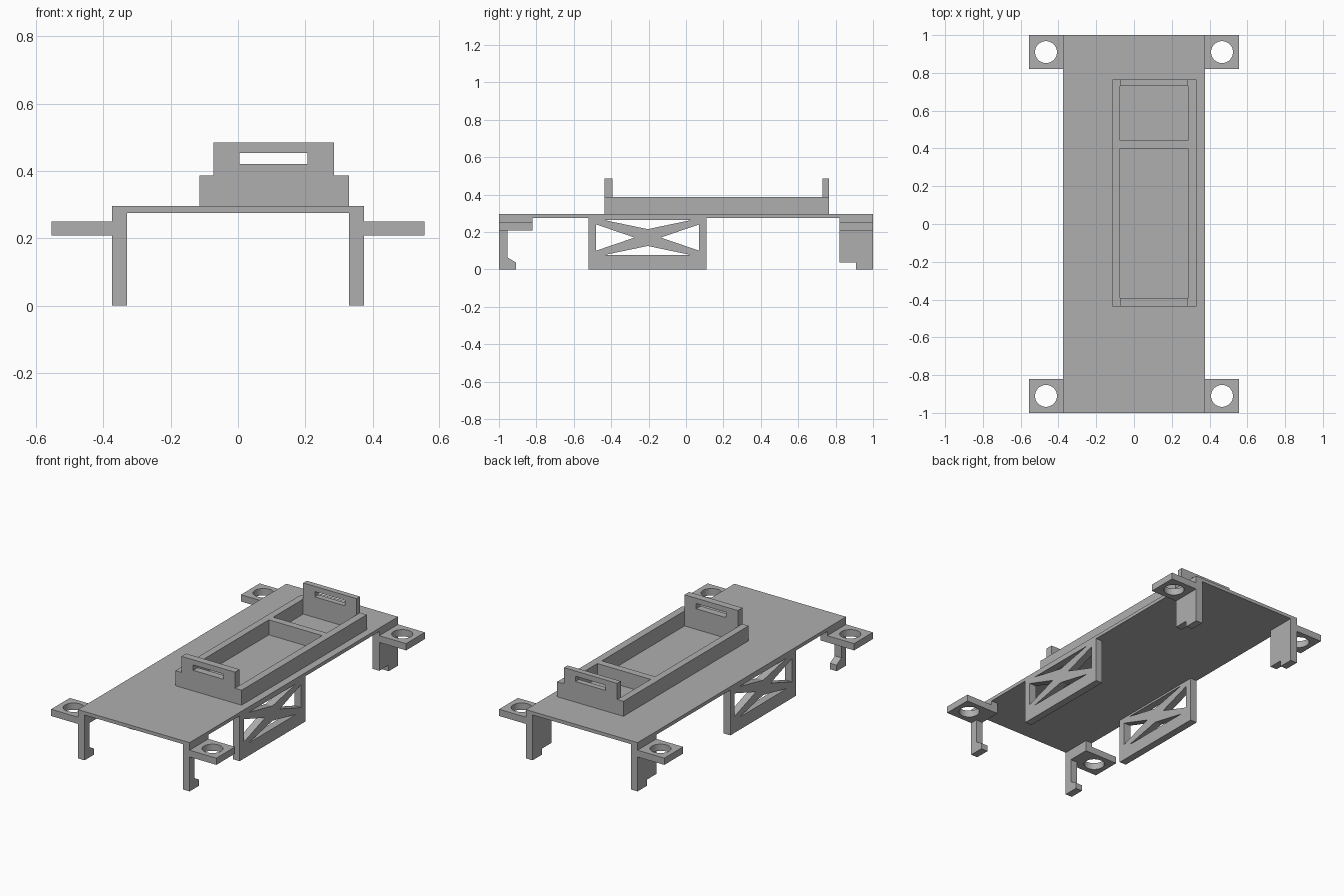
import bpy
import bmesh
from math import cos, sin, tau
from mathutils import Vector

cube = bpy.data.objects.get("Cube")
if cube:
    bpy.data.objects.remove(cube, do_unlink=True)

grey = bpy.data.materials.new("plain grey")
grey.use_nodes = True
grey.diffuse_color = (0.43, 0.43, 0.43, 1)
grey.node_tree.nodes["Principled BSDF"].inputs["Base Color"].default_value = grey.diffuse_color


def rect(a0, a1, b0, b1):
    return [(a0, b0), (a1, b0), (a1, b1), (a0, b1)]


def circle(a, b, r, n=48):
    return [(a + r * cos(tau * i / n), b + r * sin(tau * i / n)) for i in range(n)]


def prism(name, axis, lo, hi, outline, holes=(), mirrored=False):
    """Extrude a flat outline with holes along an axis, optionally mirrored in x."""
    place = {"x": lambda a, b: (lo, a, b),
             "y": lambda a, b: (a, lo, b),
             "z": lambda a, b: (a, b, lo)}[axis]
    bm = bmesh.new()
    edges = []
    for loop in (outline, *holes):
        verts = [bm.verts.new(place(a, b)) for a, b in loop]
        edges += [bm.edges.new((v, verts[i - 1])) for i, v in enumerate(verts)]
    bmesh.ops.triangle_fill(bm, edges=edges, use_beauty=True)
    result = bmesh.ops.extrude_face_region(bm, geom=bm.faces[:], use_keep_orig=True)
    moved = [v for v in result["geom"] if isinstance(v, bmesh.types.BMVert)]
    shift = Vector([hi - lo if axis == k else 0 for k in "xyz"])
    bmesh.ops.translate(bm, verts=moved, vec=shift)
    bmesh.ops.recalc_face_normals(bm, faces=bm.faces[:])
    mesh = bpy.data.meshes.new(name)
    bm.to_mesh(mesh)
    bm.free()
    mesh.materials.append(grey)
    obj = bpy.data.objects.new(name, mesh)
    bpy.context.collection.objects.link(obj)
    if mirrored:
        obj.modifiers.new("Mirror", "MIRROR").use_mirror_merge = False
    return obj


half, inner = 0.375, 0.33        # outer and inner faces of the side walls
under, deck = 0.275, 0.296       # lower and upper faces of the plate

# Main plate
prism("base_plate", "z", under, deck, rect(-half, half, -1, 1))

# Open tray with a cross divider
tray_top = 0.387
prism("tray", "z", deck, tray_top, rect(-0.115, 0.33, -0.437, 0.764),
      [rect(-0.073, 0.285, -0.393, 0.4), rect(-0.073, 0.285, 0.443, 0.73)])

# Slotted end plates on the tray
for name, y0, y1 in (("front", -0.437, -0.393), ("back", 0.73, 0.764)):
    prism(name + "_slotted_plate", "y", y0, y1, rect(-0.073, 0.285, tray_top, 0.485),
          [rect(0.005, 0.207, 0.421, 0.453)])

# Cross-braced side panels
mid, brace = -0.205, 0.17
windows = [[(mid + s * 0.275, 0.1), (mid + s * 0.275, 0.24), (mid + s * 0.07, brace)]
           for s in (-1, 1)]
windows += [[(mid - 0.23, brace + s * 0.093), (mid + 0.23, brace + s * 0.093),
             (mid, brace + s * 0.045)] for s in (-1, 1)]
prism("braced_side_panel", "x", inner, half, rect(-0.52, 0.11, 0, under), windows, True)

# Hooked front legs and stepped back legs
prism("front_hook_leg", "x", inner, half,
      [(-1, under), (-1, 0), (-0.91, 0), (-0.91, 0.037), (-0.955, 0.064),
       (-0.955, 0.209), (-0.82, 0.209), (-0.82, under)], mirrored=True)
prism("back_leg", "x", inner, half,
      [(1, under), (0.82, under), (0.82, 0.037), (0.91, 0.037), (0.91, 0), (1, 0)],
      mirrored=True)

# Mounting tabs with screw holes
for name, s in (("front", -1), ("back", 1)):
    prism(name + "_mounting_tab", "z", 0.209, 0.25, rect(half, 0.555, s * 0.82, s),
          [circle(0.466, s * 0.91, 0.058)], True)
